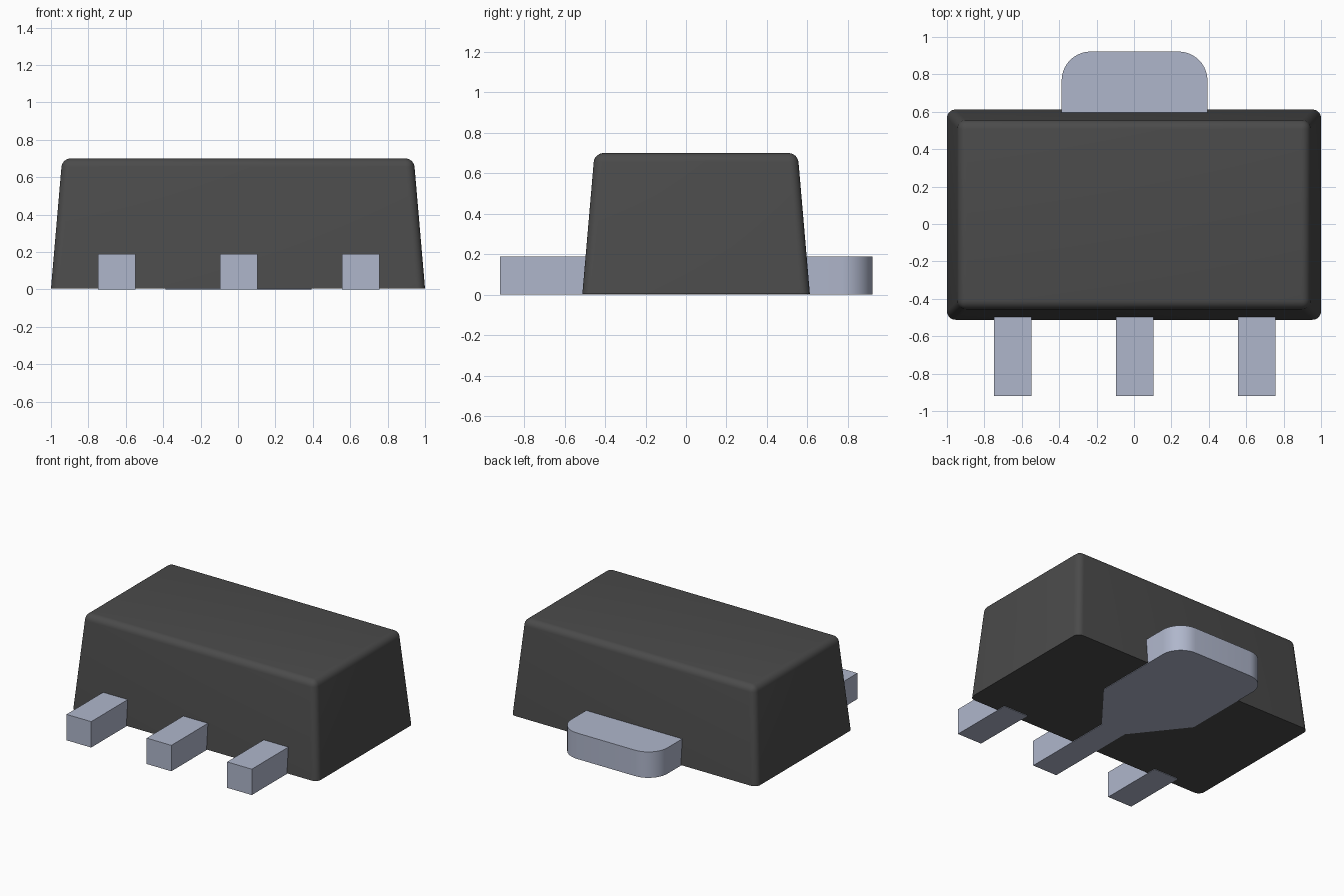
import bpy
import bmesh
from math import cos, sin, pi, radians

default = bpy.data.objects.get("Cube")
if default:
    bpy.data.objects.remove(default, do_unlink=True)


def make_material(name, colour, roughness, metallic=0.0):
    mat = bpy.data.materials.new(name)
    mat.use_nodes = True
    mat.diffuse_color = (*colour, 1)
    shader = mat.node_tree.nodes["Principled BSDF"]
    shader.inputs["Base Color"].default_value = (*colour, 1)
    shader.inputs["Roughness"].default_value = roughness
    shader.inputs["Metallic"].default_value = metallic
    return mat


def finish(name, bm, mat):
    bmesh.ops.recalc_face_normals(bm, faces=bm.faces)
    mesh = bpy.data.meshes.new(name)
    bm.to_mesh(mesh)
    bm.free()
    mesh.materials.append(mat)
    obj = bpy.data.objects.new(name, mesh)
    bpy.context.collection.objects.link(obj)
    bpy.ops.object.select_all(action='DESELECT')
    obj.select_set(True)
    bpy.context.view_layer.objects.active = obj
    bpy.ops.object.shade_smooth_by_angle(angle=radians(30))
    return obj


def extrude_outline(name, points, height, mat):
    """Solid with a flat outline on the ground, raised to a height."""
    bm = bmesh.new()
    face = bm.faces.new([bm.verts.new((x, y, 0)) for x, y in points])
    top = bmesh.ops.extrude_face_region(bm, geom=[face], use_keep_orig=True)
    verts = [g for g in top["geom"] if isinstance(g, bmesh.types.BMVert)]
    bmesh.ops.translate(bm, verts=verts, vec=(0, 0, height))
    return finish(name, bm, mat)


plastic = make_material("dark grey plastic", (0.07, 0.07, 0.07), 0.6)
metal = make_material("pale blue grey metal", (0.43, 0.47, 0.60), 0.45)

# Body: tapered block, rounded everywhere but along the base
BASE_Z, TOP_Z = 0.004, 0.70
BODY_Y, HALF_X, HALF_Y, DRAFT = 0.05, 1.0, 0.562, 0.06
bm = bmesh.new()
bmesh.ops.create_cube(bm, size=2)
for v in bm.verts:
    inset = DRAFT if v.co.z > 0 else 0
    v.co = (v.co.x * (HALF_X - inset),
            BODY_Y + v.co.y * (HALF_Y - inset),
            TOP_Z if v.co.z > 0 else BASE_Z)
rounded = [e for e in bm.edges if max(v.co.z for v in e.verts) > BASE_Z + 0.1]
bmesh.ops.bevel(bm, geom=rounded, offset=0.045, offset_type='OFFSET',
                segments=6, profile=0.5, affect='EDGES')
finish("body", bm, plastic)

# Outer leads: plain bars reaching just under the body
LEAD_TOP, LEAD_END, LEAD_HALF = 0.19, -0.92, 0.10
for name, x in (("right_lead", -0.648), ("left_lead", 0.656)):
    extrude_outline(name, [(x - LEAD_HALF, LEAD_END), (x + LEAD_HALF, LEAD_END),
                           (x + LEAD_HALF, -0.44), (x - LEAD_HALF, -0.44)],
                    LEAD_TOP, metal)

# Centre lead: widens under the body into the rounded rear tab
TAB_HALF, TAB_END, RADIUS, STEPS = 0.39, 0.922, 0.155, 10
side = [(LEAD_HALF, LEAD_END), (LEAD_HALF, -0.21), (TAB_HALF, 0.157)]
for i in range(STEPS + 1):
    a = i / STEPS * pi / 2
    side.append((TAB_HALF - RADIUS + RADIUS * cos(a),
                 TAB_END - RADIUS + RADIUS * sin(a)))
outline = side + [(-x, y) for x, y in reversed(side)]
extrude_outline("centre_lead_and_tab", [(x + 0.003, y) for x, y in outline],
                LEAD_TOP, metal)
